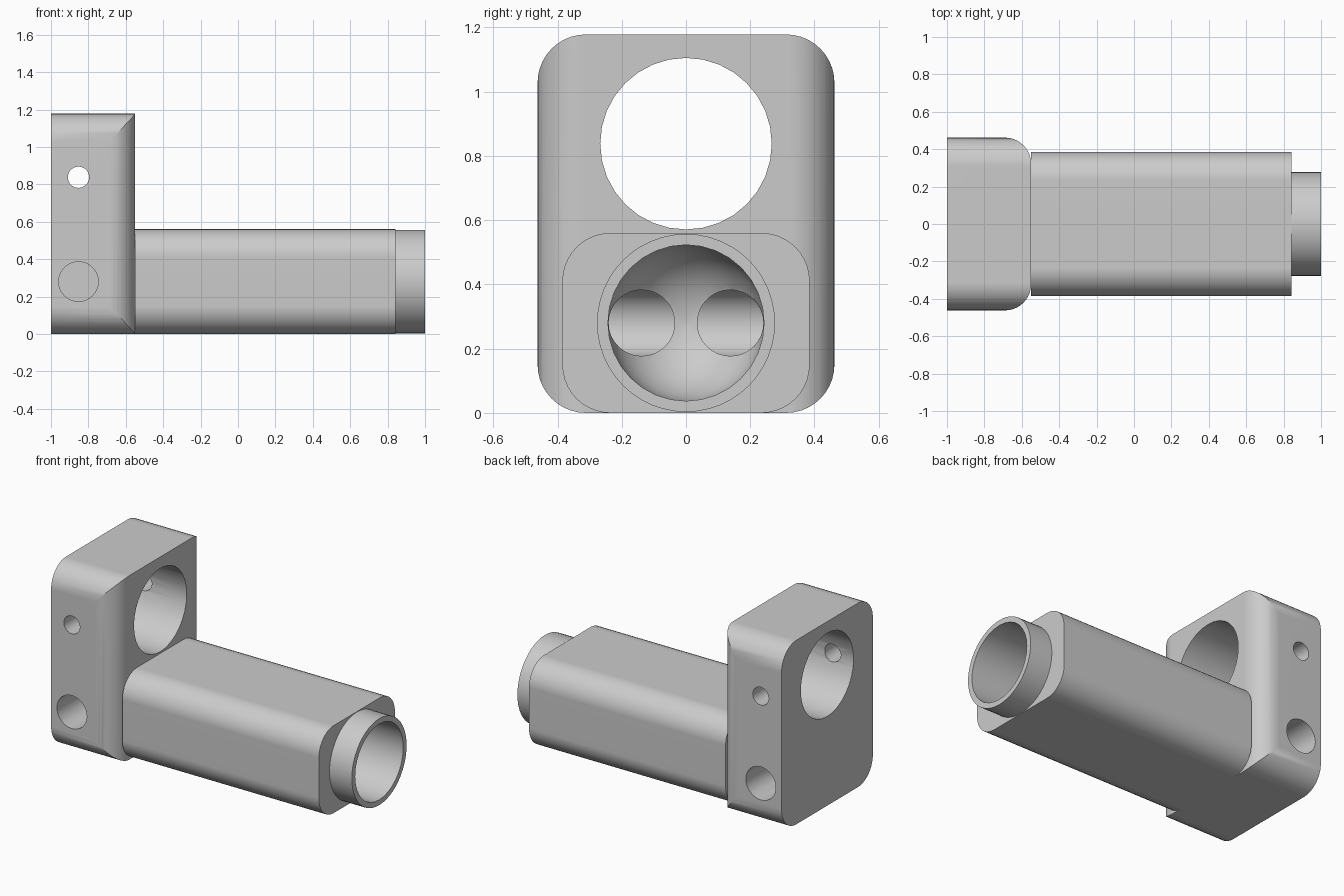
import bpy, bmesh
from math import sin, cos, pi, radians
from mathutils import Vector

if "Cube" in bpy.data.objects:
    bpy.data.objects.remove(bpy.data.objects["Cube"], do_unlink=True)

grey = bpy.data.materials.new("plain grey")
grey.use_nodes = True
grey.diffuse_color = (0.6, 0.6, 0.6, 1)
grey.node_tree.nodes["Principled BSDF"].inputs["Base Color"].default_value = (0.6, 0.6, 0.6, 1)


def rounded(corners, steps=10):
    """Outline from counter-clockwise (u, v, radius, start angle) corners."""
    pts = []
    for u, v, r, start in corners:
        n = steps if r else 0
        for i in range(n + 1):
            a = radians(start + 90 * i / max(n, 1))
            pts.append((u + r * cos(a), v + r * sin(a)))
    return pts


def rounded_box(half, height, r):
    h, t = half - r, height - r
    return rounded([(h, t, r, 0), (-h, t, r, 90), (-h, r, r, 180), (h, r, r, 270)])


def circle(u, v, r, n=32):
    return [(u + r * cos(2 * pi * i / n), v + r * sin(2 * pi * i / n)) for i in range(n)]


def place(axis, u, v, w):
    return {"x": Vector((w, u, v)), "y": Vector((u, w, v)), "z": Vector((u, v, w))}[axis]


def loft(name, axis, rings):
    """Solid through (outline, position along axis) rings."""
    bm = bmesh.new()
    loops = [[bm.verts.new(place(axis, u, v, w)) for u, v in pts] for pts, w in rings]
    n = len(loops[0])
    for a, b in zip(loops, loops[1:]):
        for i in range(n):
            j = (i + 1) % n
            bm.faces.new((a[i], a[j], b[j], b[i]))
    bm.faces.new(loops[0])
    bm.faces.new(loops[-1])
    bmesh.ops.recalc_face_normals(bm, faces=bm.faces)
    mesh = bpy.data.meshes.new(name)
    bm.to_mesh(mesh)
    bm.free()
    mesh.materials.append(grey)
    obj = bpy.data.objects.new(name, mesh)
    bpy.context.collection.objects.link(obj)
    return obj


def prism(name, axis, pts, lo, hi):
    return loft(name, axis, [(pts, lo), (pts, hi)])


def activate(obj):
    bpy.ops.object.select_all(action="DESELECT")
    obj.select_set(True)
    bpy.context.view_layer.objects.active = obj


def combine(obj, operation, *tools):
    activate(obj)
    for tool in tools:
        mod = obj.modifiers.new("cut", "BOOLEAN")
        mod.operation, mod.solver, mod.object = operation, "EXACT", tool
        bpy.ops.object.modifier_apply(modifier=mod.name)


# Main dimensions
BACK, FACE, ARM_END, TIP = -1.0, -0.55, 0.842, 1.0
AXIS_Z, RING_Z, PORT_X = 0.28, 0.838, -0.853
BORE = 0.243

# Head block: rounded side-on profile crossed with a plan rounded on its inner side
block = prism("head_block", "x", rounded_box(0.462, 1.178, 0.15), BACK, FACE)
r = 0.14
plan = rounded([(FACE - r, 0.462 - r, r, 0), (BACK - 0.1, 0.462, 0, 0),
                (BACK - 0.1, -0.462, 0, 0), (FACE - r, r - 0.462, r, 270)])
plan_tool = prism("plan_cutter", "z", plan, -0.1, 1.3)
combine(block, "INTERSECT", plan_tool)

# Arm and end collar
arm = prism("arm", "x", rounded_box(0.385, 0.56, 0.15), FACE, ARM_END)
collar = prism("end_collar", "x", circle(0, AXIS_Z, 0.277, 48), ARM_END, TIP)

# Domed bore through collar and arm
dome = FACE + BORE
rings = [(circle(0, AXIS_Z, BORE), TIP + 0.1)]
for i in range(9):
    a = radians(i * 88 / 8)
    rings.append((circle(0, AXIS_Z, BORE * cos(a)), dome - BORE * sin(a)))
bore = loft("bore_cutter", "x", rings)

# Large clamp hole and its cross pin hole
clamp = prism("clamp_cutter", "x", circle(0, RING_Z, 0.267), BACK - 0.1, FACE + 0.1)
pin = prism("pin_cutter", "y", circle(PORT_X, RING_Z, 0.057, 24), -0.6, 0.6)

# Elbow ports: from the dome back into the block, then out of each side
inner, outer = [], []
for s in (-1, 1):
    inner.append(prism("port_cutter", "x", circle(s * 0.138, AXIS_Z, 0.103), PORT_X, dome + 0.03))
    outer.append(prism("side_port_cutter", "y", circle(PORT_X, AXIS_Z, 0.106), s * 0.034, s * 0.6))

combine(block, "DIFFERENCE", clamp, pin, *outer, *inner)
combine(arm, "DIFFERENCE", bore, *inner)
combine(collar, "DIFFERENCE", bore)

for tool in (plan_tool, bore, clamp, pin, *inner, *outer):
    bpy.data.objects.remove(tool, do_unlink=True)

for obj in (block, arm, collar):
    activate(obj)
    bpy.ops.object.shade_smooth_by_angle(angle=radians(30))
    mod = obj.modifiers.new("even_shading", "WEIGHTED_NORMAL")
    mod.keep_sharp = True
